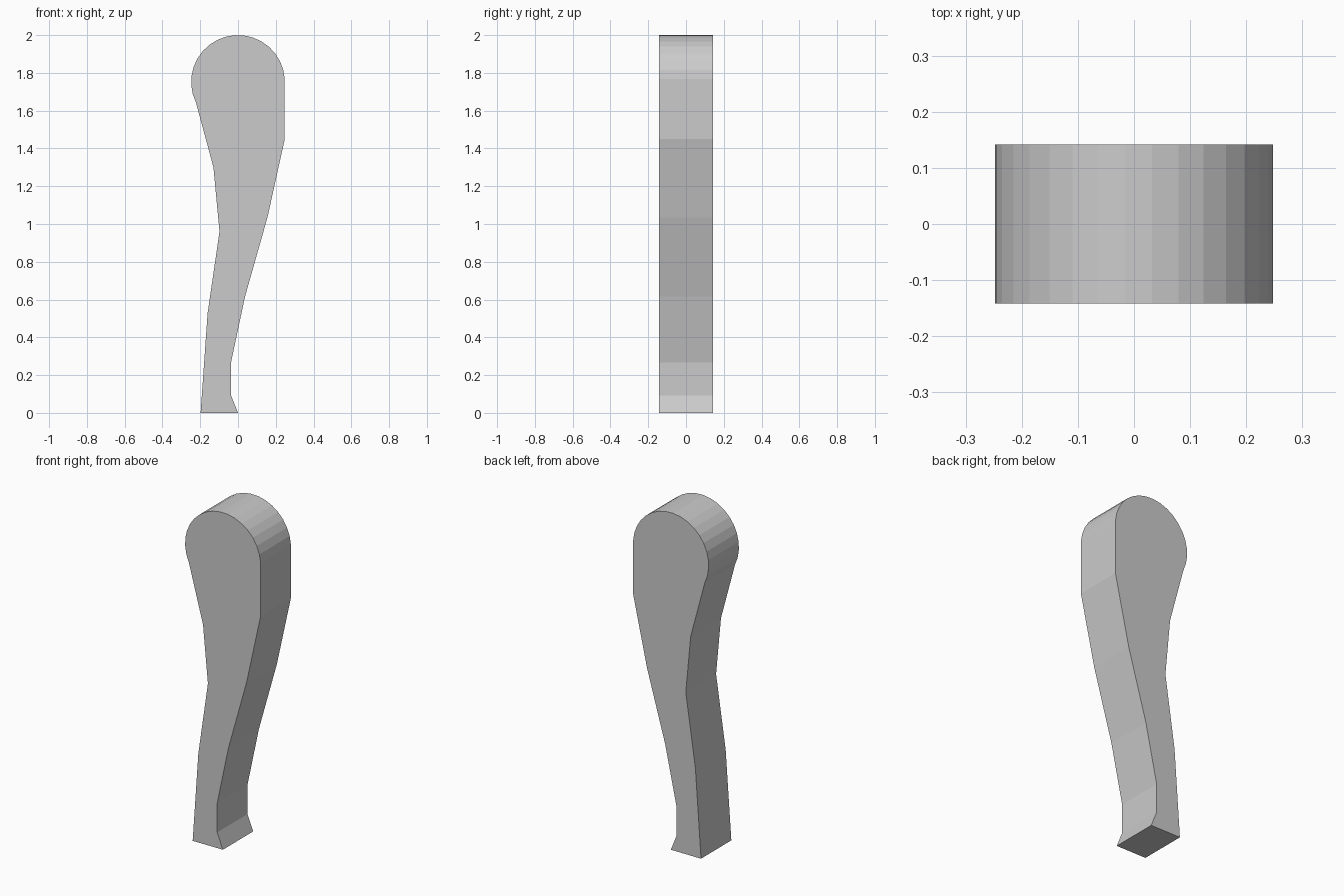
import bpy, bmesh
from math import radians, cos, sin

if "Cube" in bpy.data.objects:
    bpy.data.objects.remove(bpy.data.objects["Cube"])

R, CZ, Y0, Y1 = 0.248, 1.752, -0.142, 0.142

# Rounded head: arc from the right side over the top to the left
profile = [(R * cos(radians(3.75 + 11.25 * k)), CZ + R * sin(radians(3.75 + 11.25 * k)))
           for k in range(19)]
# Left edge down to the foot
profile += [(-0.13, 1.30), (-0.098, 0.96), (-0.161, 0.527), (-0.198, 0)]
# Foot and right edge back up to the head
profile += [(0, 0), (-0.037, 0.093), (-0.037, 0.267), (0.037, 0.615),
            (0.156, 1.035), (0.2475, 1.45)]

# Extrude the side profile through the leg's thickness
bm = bmesh.new()
face = bm.faces.new([bm.verts.new((x, Y0, z)) for x, z in profile])
ext = bmesh.ops.extrude_face_region(bm, geom=[face])
moved = [g for g in ext["geom"] if isinstance(g, bmesh.types.BMVert)]
bmesh.ops.translate(bm, verts=moved, vec=(0, Y1 - Y0, 0))
if not any(len(f.verts) > 4 and f.calc_center_median().y < 0 for f in bm.faces):
    bm.faces.new([v for v in face.verts])
bmesh.ops.recalc_face_normals(bm, faces=bm.faces)

mesh = bpy.data.meshes.new("curved_leg")
bm.to_mesh(mesh)
bm.free()
leg = bpy.data.objects.new("curved_leg", mesh)
bpy.context.collection.objects.link(leg)
